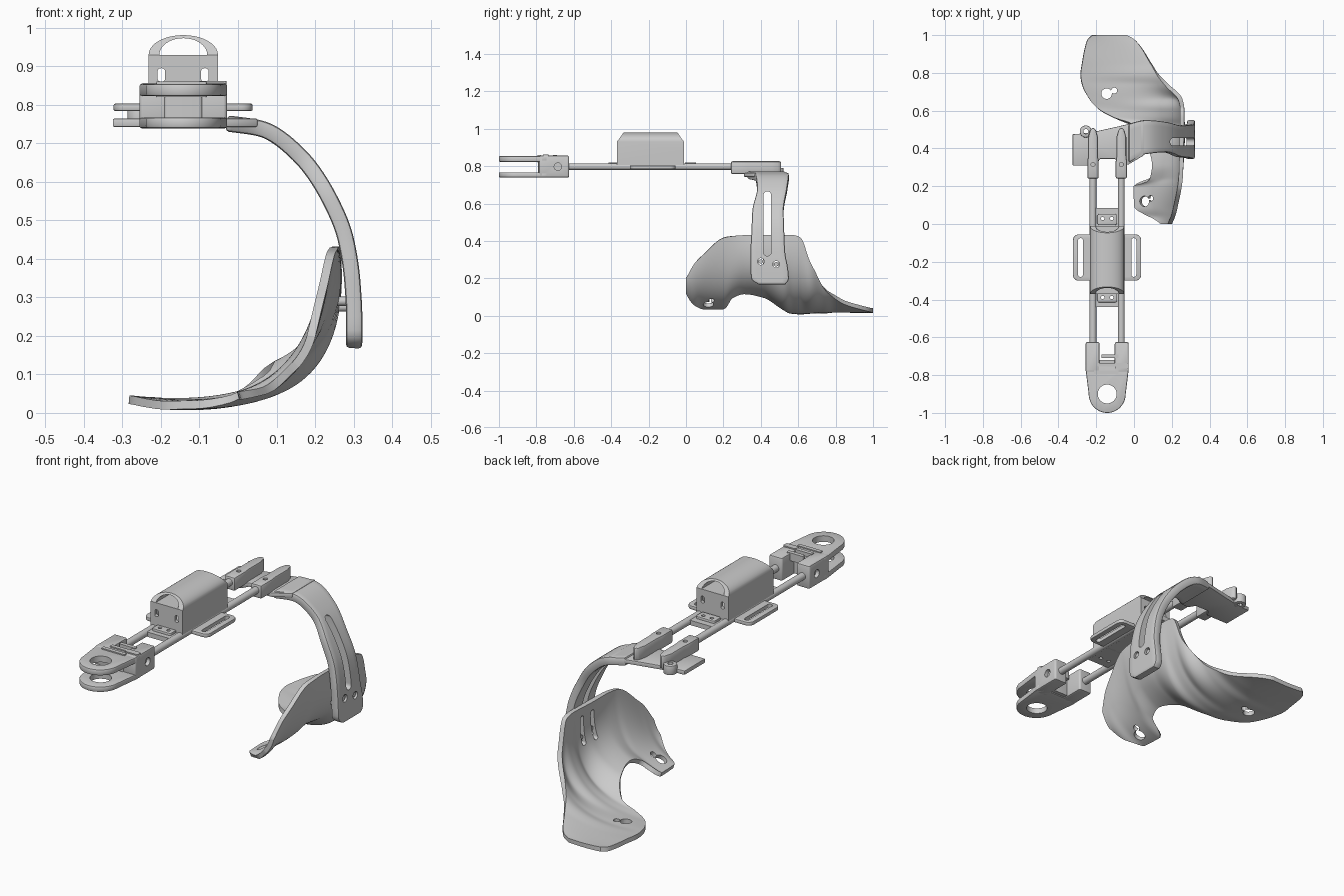
import bpy, bmesh
from math import sin, cos, pi, sqrt
from mathutils import Vector

if "Cube" in bpy.data.objects:
    bpy.data.objects.remove(bpy.data.objects["Cube"])

CX = -0.142          # centre line of the twin-rod frame
RODS = (-0.217, -0.067)
RZ = 0.797


def finish(name, bm):
    bmesh.ops.recalc_face_normals(bm, faces=bm.faces)
    me = bpy.data.meshes.new(name)
    bm.to_mesh(me)
    bm.free()
    ob = bpy.data.objects.new(name, me)
    bpy.context.collection.objects.link(ob)
    return ob


def activate(ob):
    bpy.ops.object.select_all(action='DESELECT')
    ob.select_set(True)
    bpy.context.view_layer.objects.active = ob


def modify(ob, kind, **props):
    activate(ob)
    m = ob.modifiers.new(kind.title(), kind)
    for k, v in props.items():
        setattr(m, k, v)
    bpy.ops.object.modifier_apply(modifier=m.name)


def smooth(ob, angle=0.6):
    activate(ob)
    bpy.ops.object.shade_smooth_by_angle(angle=angle)


def prism(name, pts, lo, hi, axis='z', bevel=0):
    """Extrude a 2D outline along an axis."""
    put = {'z': lambda a, b, c: (a, b, c), 'y': lambda a, b, c: (a, c, b),
           'x': lambda a, b, c: (c, a, b)}[axis]
    bm = bmesh.new()
    rings = [[bm.verts.new(put(a, b, c)) for a, b in pts] for c in (lo, hi)]
    n = len(pts)
    for r in rings:
        bm.faces.new(r)
    for i in range(n):
        bm.faces.new((rings[0][i], rings[0][(i + 1) % n], rings[1][(i + 1) % n], rings[1][i]))
    ob = finish(name, bm)
    if bevel:
        modify(ob, 'BEVEL', width=bevel, segments=2, limit_method='ANGLE', angle_limit=0.6)
    smooth(ob)
    return ob


def rrect(a0, a1, b0, b1, r=0.01, n=6):
    pts = []
    for k, (a, b) in enumerate(((a1 - r, b1 - r), (a0 + r, b1 - r), (a0 + r, b0 + r), (a1 - r, b0 + r))):
        pts += [(a + r * cos(pi / 2 * (k + i / n)), b + r * sin(pi / 2 * (k + i / n))) for i in range(n + 1)]
    return pts


def circle(a, b, r, n=32):
    return [(a + r * cos(2 * pi * i / n), b + r * sin(2 * pi * i / n)) for i in range(n)]


def arch(half, z0, z1, rise, n=20):
    top = [(CX + half * cos(pi * i / n), z1 + rise * sin(pi * i / n)) for i in range(n + 1)]
    return ([(CX + half, z0)] if z0 < z1 else []) + top + ([(CX - half, z0)] if z0 < z1 else [])


def boolean(ob, *tools, op='DIFFERENCE'):
    for t in tools:
        t.hide_render = True
        modify(ob, 'BOOLEAN', operation=op, object=t, solver='EXACT')
        bpy.data.objects.remove(t)
    smooth(ob)


def cut(ob, pts, lo, hi, axis='z'):
    boolean(ob, prism('cutter', pts, lo, hi, axis))


def sheet(name, rows, thick):
    bm = bmesh.new()
    vs = [[bm.verts.new(p) for p in r] for r in rows]
    for a, b in zip(vs, vs[1:]):
        for i in range(len(a) - 1):
            bm.faces.new((a[i], a[i + 1], b[i + 1], b[i]))
    ob = finish(name, bm)
    modify(ob, 'SOLIDIFY', thickness=thick, offset=0)
    return ob


def resample(keys, steps):
    """Monotone cubic interpolation of rows keyed by their first value."""
    def slope(i, c):
        if i in (0, len(keys) - 1):
            j = min(i, len(keys) - 2)
            return (keys[j + 1][c] - keys[j][c]) / (keys[j + 1][0] - keys[j][0])
        d0 = (keys[i][c] - keys[i - 1][c]) / (keys[i][0] - keys[i - 1][0])
        d1 = (keys[i + 1][c] - keys[i][c]) / (keys[i + 1][0] - keys[i][0])
        return 0 if d0 * d1 <= 0 else 2 * d0 * d1 / (d0 + d1)
    out = []
    for s in range(steps + 1):
        k = keys[0][0] + (keys[-1][0] - keys[0][0]) * s / steps
        i = max(j for j in range(len(keys) - 1) if keys[j][0] <= k + 1e-9)
        h = keys[i + 1][0] - keys[i][0]
        t = (k - keys[i][0]) / h
        out.append([k] + [keys[i][c] * (2*t**3 - 3*t*t + 1) + keys[i + 1][c] * (3*t*t - 2*t**3)
                          + h * slope(i, c) * (t**3 - 2*t*t + t) + h * slope(i + 1, c) * (t**3 - t*t)
                          for c in range(1, len(keys[0]))])
    return out


# Twin rods with rear clamps
for i, x in enumerate(RODS):
    prism(f'rod_{i}', circle(x, RZ, 0.018, 20), -0.66, 0.46, 'y')
    pts = [(x - .03, .24), (x + .03, .24), (x + .03, .33), (x + .026, .36), (x + .026, .46), (x + .015, .5),
           (x, .512), (x - .015, .5), (x - .026, .46), (x - .026, .36), (x - .03, .33)]
    clamp = prism(f'rear_clamp_{i}', pts, 0.757, 0.826, bevel=0.01)
    cut(clamp, circle(x, .315, .011, 16), .8, .9)
    prism(f'clamp_screw_{i}', circle(x, .315, .008, 12), .79, .818)

# Centre plate with strap wings and screw tabs
wings = prism('strap_wings', rrect(-.323, .038, -.3, -.055, .03), .784, .803, bevel=.004)
for x in (-.283, -.001):
    cut(wings, rrect(x - .013, x + .013, -.28, -.075, .012), .7, .9)
bridge = prism('centre_bridge', rrect(-.217, -.067, -.44, .085, .005), .784, .808)
for y, s in ((.025, 1), (-.385, -1)):
    tab = prism('screw_tab', rrect(CX - .053, CX + .053, y - .03, y + .028, .012), .8, .82, bevel=.003)
    for x in (CX - .024, CX + .024):
        cut(tab, circle(x, y + .004 * s, .009, 16), .7, .9)
        cut(bridge, circle(x, y + .004 * s, .009, 16), .7, .9)

# Hollow case with arched roof and sloped ends
case = prism('case', arch(.09, .8, .93, .051), -.37, -.01, 'y')
side = [(-.37, .79), (-.01, .79), (-.01, .93), (-.022, .945), (-.06, 1), (-.32, 1), (-.358, .945), (-.37, .93)]
boolean(case, prism('cutter', side, -.4, .1, 'x'), op='INTERSECT')
cut(case, rrect(CX - .075, CX + .075, -.352, -.028, .01), .815, .925)
cut(case, arch(.062, .93, .93, .043), -.5, .1, 'y')
for x in (-.199, -.086):
    cut(case, rrect(x - .01, x + .01, .86, .895, .009), -.5, .1, 'y')

# Front fork: two nosed plates, sleeves around the rods, latch between
nose = [(CX + .098 * cos(a), -.9 + .1 * sin(a)) for a in [pi + pi * i / 24 for i in range(25)]]
outline = nose + [(CX + .114, -.77), (CX + .114, -.74), (CX - .114, -.74), (CX - .114, -.77)]
for n, lo, hi in (('upper', .823, .854), ('lower', .739, .767)):
    plate = prism(f'fork_plate_{n}', outline, lo, hi, bevel=.006)
    cut(plate, circle(CX, -.9, .05), .7, .9)
for i, s in enumerate((-1, 1)):
    x0, x1 = sorted((CX + s * .04, CX + s * .114))
    sleeve = prism(f'fork_sleeve_{i}', rrect(x0, x1, -.785, -.625, .01), .739, .856, bevel=.008)
    cut(sleeve, circle(-.685, .797, .02, 20), CX + s * .095, CX + s * .2, 'x')
prism('fork_web', rrect(CX - .05, CX + .05, -.79, -.72, .01), .745, .84)
for i, y in enumerate((-.785, -.745, -.7)):
    prism(f'latch_bar_{i}', rrect(CX - .07 + .02 * i, CX + .06, y - .01, y + .01, .004), .82, .86)
prism('latch_tab', rrect(-.1, -.03, -.765, -.735, .006), .83, .862)

# Rear mounting plate and its corner boss
prism('mount_plate', [(-.325, .475), (-.285, .478), (-.225, .485), (-.09, .515), (.05, .548), (.05, .362),
                      (-.03, .315), (-.08, .31), (-.1, .345), (-.18, .345), (-.2, .31), (-.325, .31)],
      .743, .764, bevel=.003)
boss = prism('corner_boss', circle(-.255, .49, .032, 24), .743, .79, bevel=.004)
cut(boss, circle(-.255, .49, .013, 16), .7, .9)

# Curved arm: key, x, z, front edge y, back edge y
arm_keys = [(0, -.03, .752, .325, .53), (.1, .06, .738, .37, .55), (.23, .16, .668, .38, .54),
            (.365, .237, .557, .355, .522), (.48, .28, .45, .35, .525), (.59, .297, .34, .345, .53),
            (.69, .302, .24, .345, .547), (.73, .302, .195, .35, .55), (.76, .301, .168, .39, .53)]
rows = [[(x, a + (b - a) * j / 6, z) for j in range(7)] for _, x, z, a, b in resample(arm_keys, 48)]
arm = sheet('arm', rows, .042)
modify(arm, 'BEVEL', width=.009, segments=2, limit_method='ANGLE', angle_limit=0.9)
cut(arm, rrect(.415, .455, .32, .665, .019), .1, .5, 'x')
for y, z in ((.4, .29), (.482, .275)):
    cut(arm, circle(y, z, .018, 20), .2, .5, 'x')
    prism('arm_screw', circle(y, z, .012, 16), .25, .315, 'x')

# Cuff: y, then upper edge, control and lower edge of each arc (x, z)
cuff_keys = [(0, .19, .2, .18, .16, .15, .125), (.05, .21, .285, .19, .13, .07, .058),
             (.09, .22, .325, .19, .1, .005, .045), (.2, .242, .417, .21, .1, 0, .045),
             (.24, .247, .425, .23, .15, .085, .1), (.31, .25, .43, .265, .2, .1, .125),
             (.42, .252, .43, .29, .17, .07, .105), (.525, .255, .432, .29, .05, -.01, .04),
             (.56, .255, .432, .28, .02, -.1, .022), (.61, .255, .42, .27, -.01, -.19, .02),
             (.66, .245, .29, .24, -.01, -.235, .025), (.74, .17, .145, .07, -.01, -.275, .033),
             (.79, .127, .105, .0, .005, -.283, .034), (.85, .09, .07, -.05, .01, -.275, .034),
             (.975, .005, .034, -.12, .02, -.247, .03), (1, -.04, .028, -.13, .022, -.22, .03)]
rows = []
for y, ax, az, bx, bz, cx, cz in resample(cuff_keys, 100):
    rows.append([((1-t)**2*ax + 2*t*(1-t)*bx + t*t*cx, y, (1-t)**2*az + 2*t*(1-t)*bz + t*t*cz)
                 for t in [j / 28 for j in range(29)]])
cuff = sheet('cuff', rows, .022)
for y in (.4, .482):
    cut(cuff, rrect(y - .013, y + .013, .24, .385, .012), .1, .4, 'x')


# Keyhole slots in both cuff flaps
def keyhole(pos, axis):
    for r, d in ((.028, 0), (.016, .04)):
        t = prism('cutter', circle(0, 0, r, 20), -.07, .07)
        t.rotation_mode = 'QUATERNION'
        t.rotation_quaternion = Vector(axis).to_track_quat('Z', 'Y')
        t.location = Vector(pos) + Vector((d * axis[2], d * .4, -d * axis[0]))
        bpy.context.view_layer.update()
        boolean(cuff, t)


keyhole((.06, .12, .07), (-.5, 0, .85))
keyhole((-.145, .69, .02), (0, 0, 1))
smooth(cuff, 0.7)
